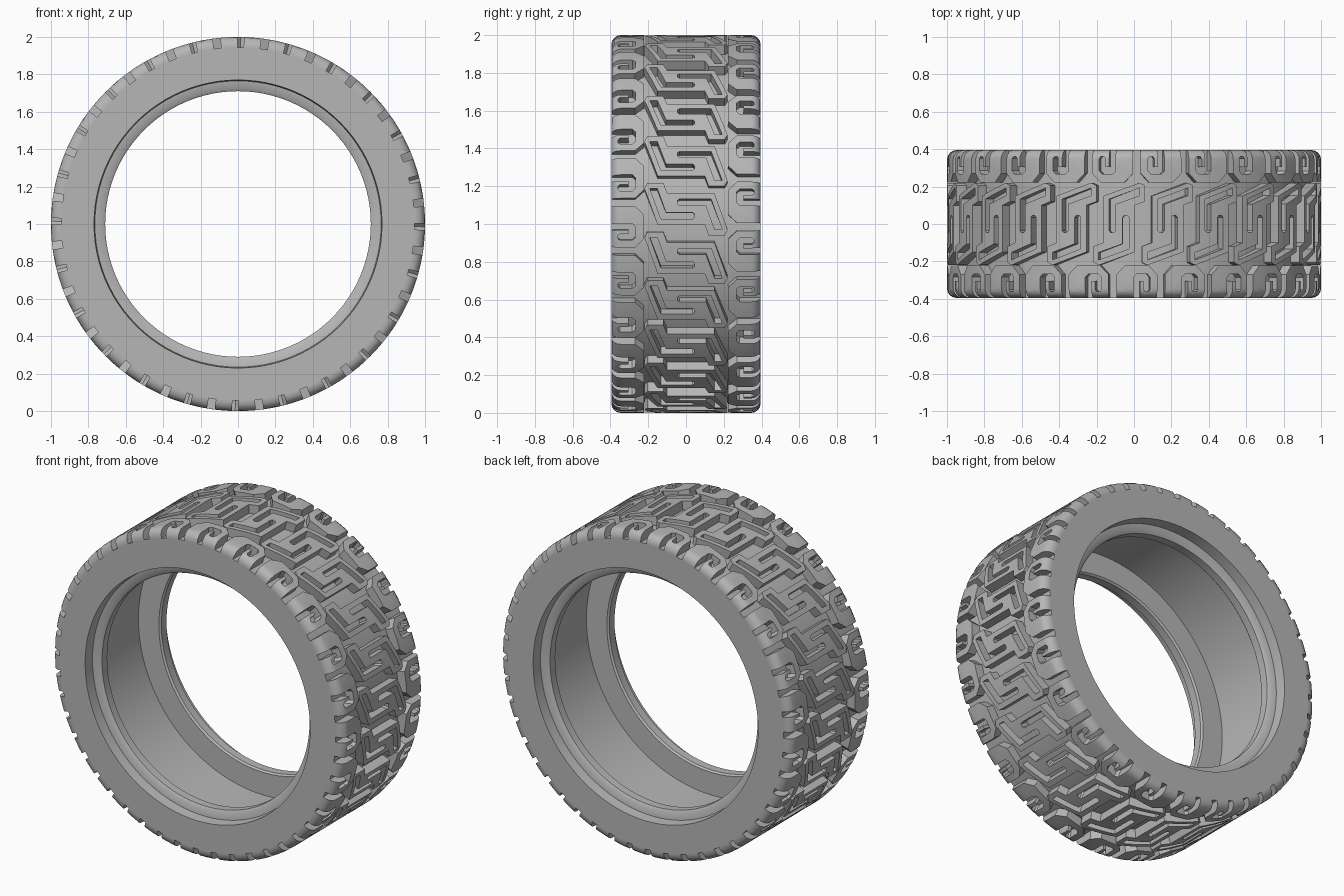
import bpy, bmesh
from math import sin, cos, pi, sqrt, radians
from mathutils import Matrix, Vector

if "Cube" in bpy.data.objects:
    bpy.data.objects.remove(bpy.data.objects["Cube"])

COUNT = 24                    # tread repeats around the tyre
HALF = 0.395                  # half width
ROUND = 0.05                  # shoulder rounding
FLOOR = 0.945                 # radius at the bottom of the grooves
PITCH = 2 * pi / COUNT

rubber = bpy.data.materials.new("grey rubber")
rubber.use_nodes = True
grey = (0.47, 0.47, 0.47, 1)
rubber.diffuse_color = grey
rubber.node_tree.nodes["Principled BSDF"].inputs["Base Color"].default_value = grey


def finish(name, bm):
    mesh = bpy.data.meshes.new(name)
    bm.to_mesh(mesh)
    bm.free()
    mesh.materials.append(rubber)
    ob = bpy.data.objects.new(name, mesh)
    bpy.context.collection.objects.link(ob)
    bpy.ops.object.select_all(action='DESELECT')
    ob.select_set(True)
    bpy.context.view_layer.objects.active = ob
    bpy.ops.object.shade_smooth_by_angle(angle=radians(30))


def lathe(name, profile, steps):
    """Closed (y, radius) profile spun around the axle."""
    bm = bmesh.new()
    rings = []
    for i in range(steps):
        a = 2 * pi * i / steps
        rings.append([bm.verts.new((r * sin(a), y, 1 + r * cos(a))) for y, r in profile])
    n = len(profile)
    for i in range(steps):
        a, b = rings[i], rings[(i + 1) % steps]
        for j in range(n):
            k = (j + 1) % n
            bm.faces.new((a[j], b[j], b[k], a[k]))
    bmesh.ops.recalc_face_normals(bm, faces=bm.faces)
    finish(name, bm)


def flat_block(loops):
    """Filled outline with holes, given thickness, as a bmesh."""
    curve = bpy.data.curves.new("block_outline", 'CURVE')
    curve.dimensions = '2D'
    curve.fill_mode = 'BOTH'
    curve.extrude = 0.03
    for loop in loops:
        spline = curve.splines.new('POLY')
        spline.points.add(len(loop) - 1)
        for p, (u, v) in zip(spline.points, loop):
            p.co = (u, v, 0, 1)
        spline.use_cyclic_u = True
    ob = bpy.data.objects.new("block_outline", curve)
    bpy.context.collection.objects.link(ob)
    bpy.context.view_layer.update()
    bm = bmesh.new()
    bm.from_mesh(ob.evaluated_get(bpy.context.evaluated_depsgraph_get()).to_mesh())
    bpy.data.objects.remove(ob)
    bpy.data.curves.remove(curve)
    bmesh.ops.remove_doubles(bm, verts=bm.verts, dist=1e-5)
    return bm


def slice_at(bm, axis, value):
    co, no = Vector((0, 0, 0)), Vector((0, 0, 0))
    co[axis], no[axis] = value, 1
    bmesh.ops.bisect_plane(bm, geom=bm.verts[:] + bm.edges[:] + bm.faces[:],
                           plane_co=co, plane_no=no, dist=1e-5)


def tread_row(name, loops, offset):
    """Wrap one block onto the tyre and repeat it all the way round."""
    bm = flat_block(loops)
    for i in range(-3, 4):
        slice_at(bm, 0, i * 0.04)
    for k in range(4):
        edge = HALF - ROUND + ROUND * sin(k * pi / 8)
        slice_at(bm, 1, edge)
        slice_at(bm, 1, -edge)
    for v in bm.verts:
        over = min(ROUND, max(0, abs(v.co.y) - HALF + ROUND))
        top = 1 - ROUND + sqrt(ROUND ** 2 - over ** 2)
        r = top if v.co.z > 0 else FLOOR - 0.005
        a = v.co.x + offset
        v.co = (r * sin(a), v.co.y, r * cos(a))
    bmesh.ops.recalc_face_normals(bm, faces=bm.faces)
    block = bpy.data.meshes.new("tread_block")
    bm.to_mesh(block)
    bm.free()
    ring = bmesh.new()
    for i in range(COUNT):
        copy = block.copy()
        copy.transform(Matrix.Translation((0, 0, 1)) @ Matrix.Rotation(i * PITCH, 4, 'Y'))
        ring.from_mesh(copy)
        bpy.data.meshes.remove(copy)
    bpy.data.meshes.remove(block)
    finish(name, ring)


def turned(points):
    return [(-u, -v) for u, v in points]


# Carcass: sidewalls, recessed bead lips and hollow inside
side = [(HALF, FLOOR), (HALF, 0.77), (0.33, 0.765), (0.325, 0.725),
        (0.315, 0.71), (0.265, 0.71), (0.255, 0.72), (0.255, 0.86)]
lathe("tyre_carcass", side + [(-y, r) for y, r in reversed(side)], 96)

# Shoulder blocks: chamfered, with a hooked groove open to the sidewall
hook = [(-.11, 0), (-.11, .125), (-.065, .172), (.065, .172), (.11, .125), (.11, 0),
        (.017, 0), (.017, .09), (.037, .09), (.037, .045), (.045, .035),
        (.063, .035), (.071, .045), (.071, .11), (.055, .128), (0, .128),
        (-.017, .112), (-.017, 0)]
front = [(u, d - HALF) for u, d in hook]
tread_row("front_shoulder_blocks", [front], 0.015)
tread_row("back_shoulder_blocks", [turned(front)], 0.015 + PITCH / 2)

# Centre blocks: leaning arms at both ends and two bent slots
half = [(-.14, -.205), (-.11, -.22), (.085, -.15), (.085, .1), (.14, .12)]
slot = [(-.11, -.192), (.053, -.133), (.053, .035), (.045, .045), (.027, .045),
        (.019, .035), (.019, -.106), (-.11, -.152)]
tread_row("centre_blocks", [half + turned(half), slot, turned(slot)], -0.08)
